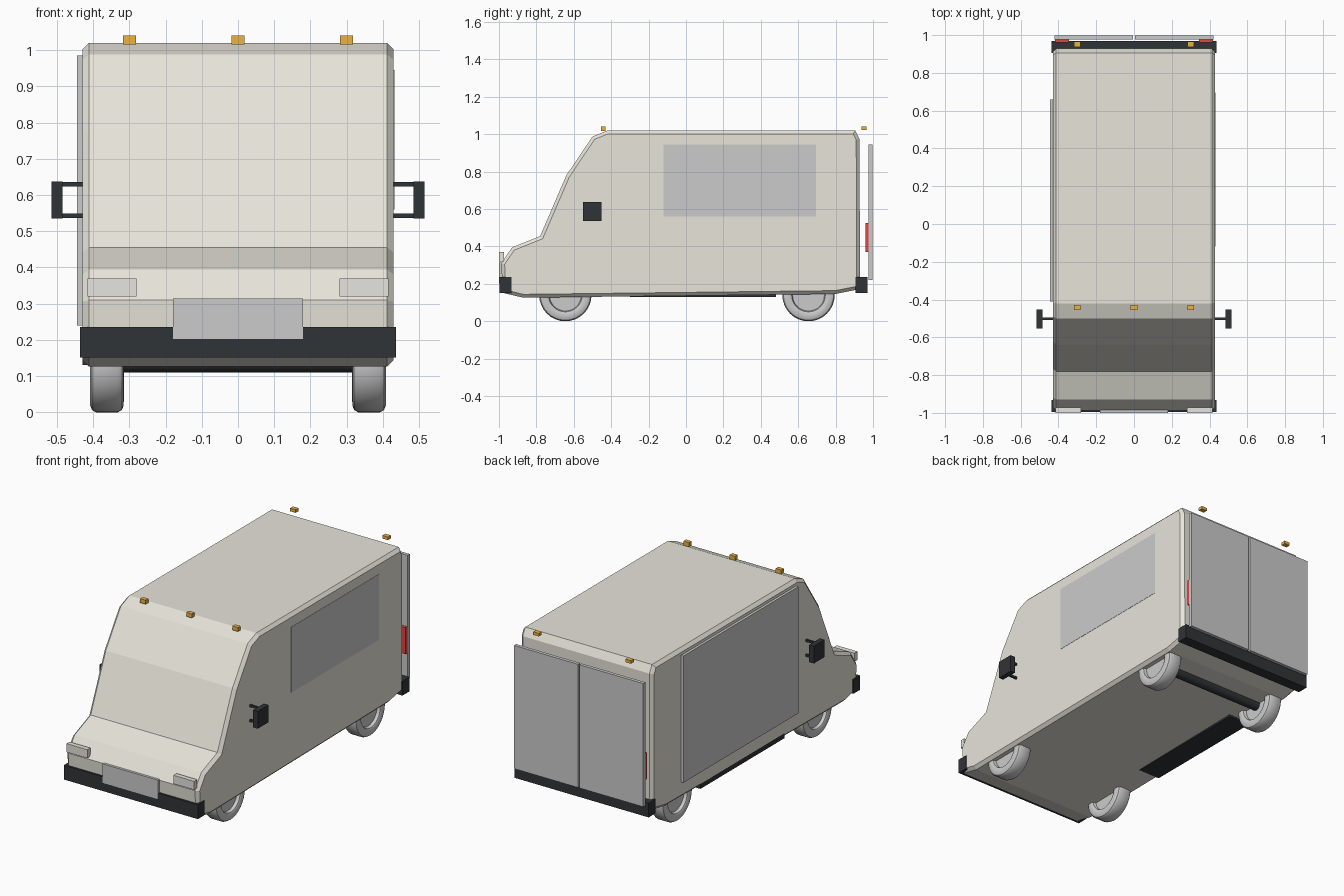
import bpy, bmesh, math
from mathutils import Matrix

if "Cube" in bpy.data.objects:
    bpy.data.objects.remove(bpy.data.objects["Cube"])


def mat(name, c):
    m = bpy.data.materials.new(name)
    m.diffuse_color = (*c, 1)
    m.use_nodes = True
    m.node_tree.nodes["Principled BSDF"].inputs["Base Color"].default_value = m.diffuse_color
    return m


BEIGE = mat("beige", (0.80, 0.78, 0.70))
BLACK = mat("black", (0.03, 0.033, 0.037))
AMBER = mat("amber", (0.85, 0.45, 0.06))
RED = mat("red", (0.75, 0.06, 0.06))
LAMP = mat("lamp", (0.80, 0.78, 0.75))
GLASS = mat("glass", (0.62, 0.62, 0.63))


def finish(name, bm, m=None):
    bmesh.ops.recalc_face_normals(bm, faces=bm.faces)
    me = bpy.data.meshes.new(name)
    bm.to_mesh(me)
    bm.free()
    ob = bpy.data.objects.new(name, me)
    bpy.context.collection.objects.link(ob)
    if m:
        me.materials.append(m)
    return ob


def box(name, x, y, z, m=None):
    bm = bmesh.new()
    bmesh.ops.create_cube(bm, size=1)
    for v in bm.verts:
        for i, (a, b) in enumerate((x, y, z)):
            v.co[i] = (a + b) / 2 + v.co[i] * (b - a)
    return finish(name, bm, m)


def smooth(ob):
    bpy.ops.object.select_all(action='DESELECT')
    ob.select_set(True)
    bpy.context.view_layer.objects.active = ob
    bpy.ops.object.shade_smooth_by_angle(angle=math.radians(35))


# Body shell: side profile extruded across, chamfered along both sides
profile = [(-0.98, 0.152), (-0.988, 0.31), (-0.93, 0.395), (-0.78, 0.455),
           (-0.64, 0.78), (-0.50, 0.988), (-0.42, 1.02), (0.905, 1.02),
           (0.928, 0.975), (0.93, 0.172), (0.80, 0.146), (-0.87, 0.126)]
bm = bmesh.new()
face = bm.faces.new([bm.verts.new((-0.43, y, z)) for y, z in profile])
ext = bmesh.ops.extrude_face_region(bm, geom=[face])
for v in ext["geom"]:
    if isinstance(v, bmesh.types.BMVert):
        v.co.x = 0.43
rims = [e for e in bm.edges if abs(e.verts[0].co.x - e.verts[1].co.x) < 1e-4]
bmesh.ops.bevel(bm, geom=rims, offset=0.018, segments=1, affect='EDGES')
finish("body", bm, BEIGE)

# Side window and sliding door
box("side_window", (0.42, 0.4315), (-0.12, 0.695), (0.56, 0.945), GLASS)
box("sliding_door", (-0.445, -0.42), (-0.41, 0.66), (0.24, 0.985))

# Bumpers, front plate, side step
box("front_bumper", (-0.436, 0.436), (-0.996, -0.933), (0.152, 0.236), BLACK)
box("rear_bumper", (-0.436, 0.436), (0.905, 0.97), (0.152, 0.236), BLACK)
box("front_plate", (-0.18, 0.18), (-1.0, -0.975), (0.202, 0.314))
box("side_step", (-0.43, -0.29), (-0.30, 0.48), (0.131, 0.16), BLACK)

# Paired parts
for s, side in ((-1, "left"), (1, "right")):
    def sx(a, b):
        return tuple(sorted((s * a, s * b)))
    box(side + "_headlight", sx(0.28, 0.415), (-1.0, -0.972), (0.32, 0.37), LAMP)
    box(side + "_rear_door", sx(0.005, 0.42), (0.977, 0.997), (0.22, 0.945))
    box(side + "_tail_light", sx(0.345, 0.418), (0.96, 0.977), (0.37, 0.525), RED)
    box(side + "_mirror", sx(0.485, 0.515), (-0.552, -0.452), (0.535, 0.637), BLACK)
    for z in (0.543, 0.63):
        box(side + "_mirror_arm", sx(0.42, 0.49), (-0.508, -0.496), (z - 0.006, z + 0.006), BLACK)
    box("rear_marker", sx(0.282, 0.318), (0.938, 0.965), (1.022, 1.04), AMBER)

for x in (-0.3, 0, 0.3):
    box("front_marker", (x - 0.018, x + 0.018), (-0.455, -0.43), (1.016, 1.04), AMBER)


# Wheels: lathed tyre with recessed hub
def wheel(name, s, y):
    section = [(0, 0.025), (0.085, 0.025), (0.09, 0.042), (0.10, 0.047), (0.122, 0.046),
               (0.134, 0.041), (0.14, 0.03)]
    section += [(r, -w) for r, w in reversed(section)]
    bm = bmesh.new()
    vs = [bm.verts.new((w, r, 0)) for r, w in section]
    es = [bm.edges.new(p) for p in zip(vs, vs[1:])]
    bmesh.ops.spin(bm, geom=vs + es, cent=(0, 0, 0), axis=(1, 0, 0),
                   angle=math.tau, steps=32)
    bmesh.ops.remove_doubles(bm, verts=bm.verts, dist=1e-4)
    bmesh.ops.translate(bm, verts=bm.verts, vec=(s * 0.362, y, 0.14))
    smooth(finish(name, bm))


for s in (-1, 1):
    wheel("front_wheel", s, -0.645)
    wheel("rear_wheel", s, 0.655)

# Rear axle
bm = bmesh.new()
bmesh.ops.create_cone(bm, cap_ends=True, segments=20, radius1=0.03, radius2=0.03, depth=0.68,
                      matrix=Matrix.Translation((0, 0.655, 0.14)) @ Matrix.Rotation(math.pi / 2, 4, 'Y'))
smooth(finish("rear_axle", bm, BLACK))
